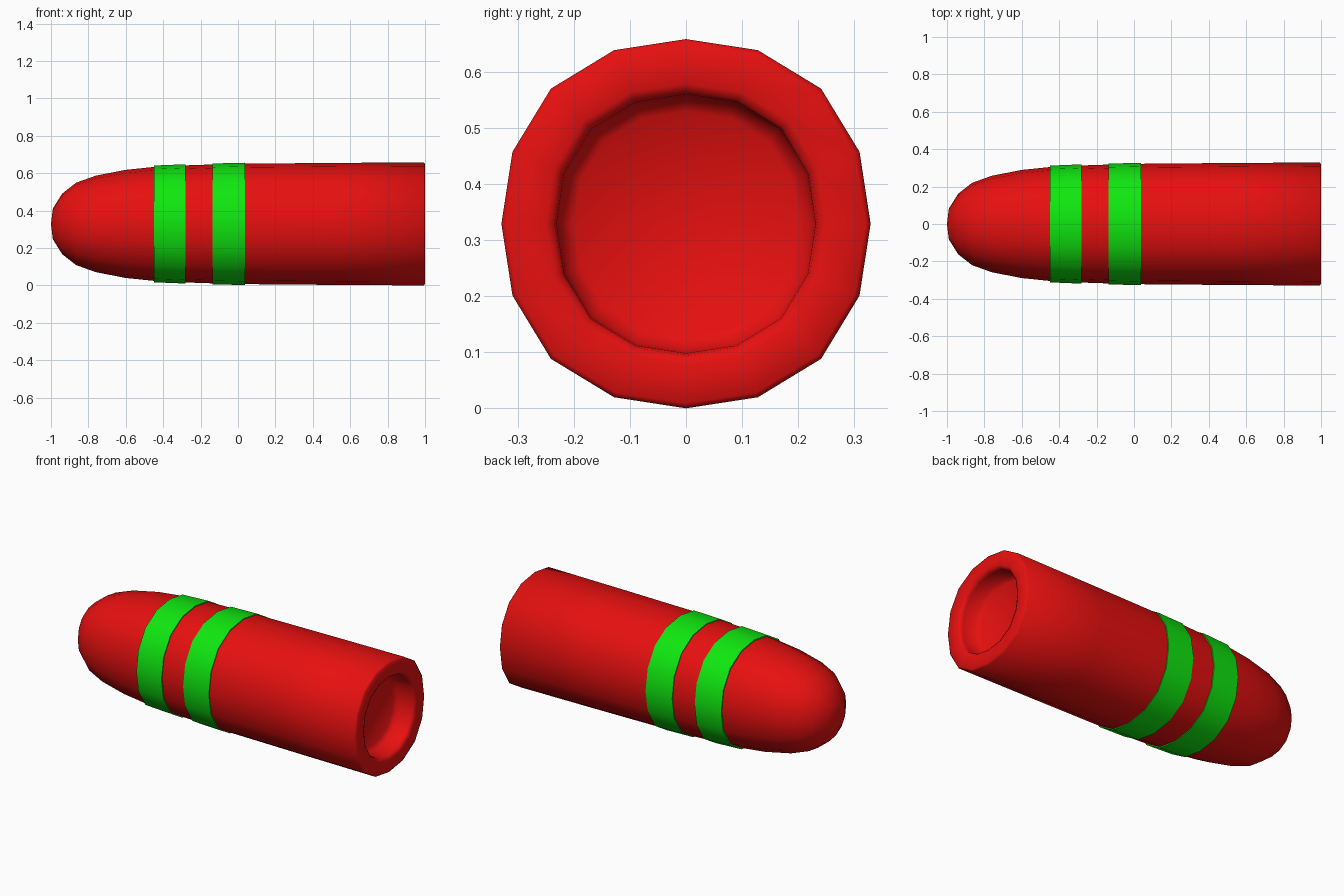
import bpy, math

if "Cube" in bpy.data.objects:
    bpy.data.objects.remove(bpy.data.objects["Cube"])

SIDES = 16
CENTRE_Z = 0.329


def material(name, colour):
    m = bpy.data.materials.new(name)
    m.diffuse_color = (*colour, 1)
    m.use_nodes = True
    m.node_tree.nodes["Principled BSDF"].inputs["Base Color"].default_value = m.diffuse_color
    return m


red = material("red", (0.8, 0.005, 0.005))
green = material("green", (0.005, 0.8, 0.005))


def lathe(name, profile, mat, closed=False, angle=50):
    """Sweep (x, radius) points around the x axis, slightly squarish section."""
    verts, faces, loops = [], [], []
    for x, r in profile:
        if r == 0:
            loops.append([len(verts)] * SIDES)
            verts.append((x, 0, CENTRE_Z))
            continue
        loops.append(list(range(len(verts), len(verts) + SIDES)))
        for i in range(SIDES):
            a = 2 * math.pi * i / SIDES
            k = r * (1 + 0.035 * math.sin(2 * a) ** 2)
            verts.append((x, k * math.cos(a), CENTRE_Z + k * math.sin(a)))
    pairs = list(zip(loops, loops[1:]))
    if closed:
        pairs.append((loops[-1], loops[0]))
    for a, b in pairs:
        for i in range(SIDES):
            j = (i + 1) % SIDES
            faces.append(tuple(dict.fromkeys((a[j], a[i], b[i], b[j]))))
    mesh = bpy.data.meshes.new(name)
    mesh.from_pydata(verts, [], [f[::-1] for f in faces])
    mesh.materials.append(mat)
    ob = bpy.data.objects.new(name, mesh)
    bpy.context.collection.objects.link(ob)
    bpy.ops.object.select_all(action='DESELECT')
    ob.select_set(True)
    bpy.context.view_layer.objects.active = ob
    # outward normals
    bpy.ops.object.mode_set(mode='EDIT')
    bpy.ops.mesh.select_all(action='SELECT')
    bpy.ops.mesh.normals_make_consistent(inside=False)
    bpy.ops.object.mode_set(mode='OBJECT')
    bpy.ops.object.shade_smooth_by_angle(angle=math.radians(angle))
    return ob


# Shell: rounded nose, long barrel, thick rim and shallow rear recess
lathe("shell_body", [
    (-1.0, 0), (-0.99, 0.082), (-0.94, 0.162), (-0.866, 0.22), (-0.76, 0.258),
    (-0.60, 0.289), (-0.445, 0.305), (-0.28, 0.313), (-0.13, 0.318),
    (0.04, 0.322), (0.5, 0.326), (0.993, 0.329), (1.0, 0.32),
    (1.0, 0.25), (0.992, 0.235), (0.975, 0.231), (0.90, 0.225),
    (0.88, 0.20), (0.875, 0.0)], red, angle=60)

# Two raised bands around the barrel
for name, x0, r0, x1, r1 in (("front_band", -0.45, 0.312, -0.28, 0.319),
                             ("rear_band", -0.135, 0.323, 0.037, 0.327)):
    lathe(name, [(x0, r0), (x1, r1), (x1, r1 - 0.015), (x0, r0 - 0.015)],
          green, closed=True)
